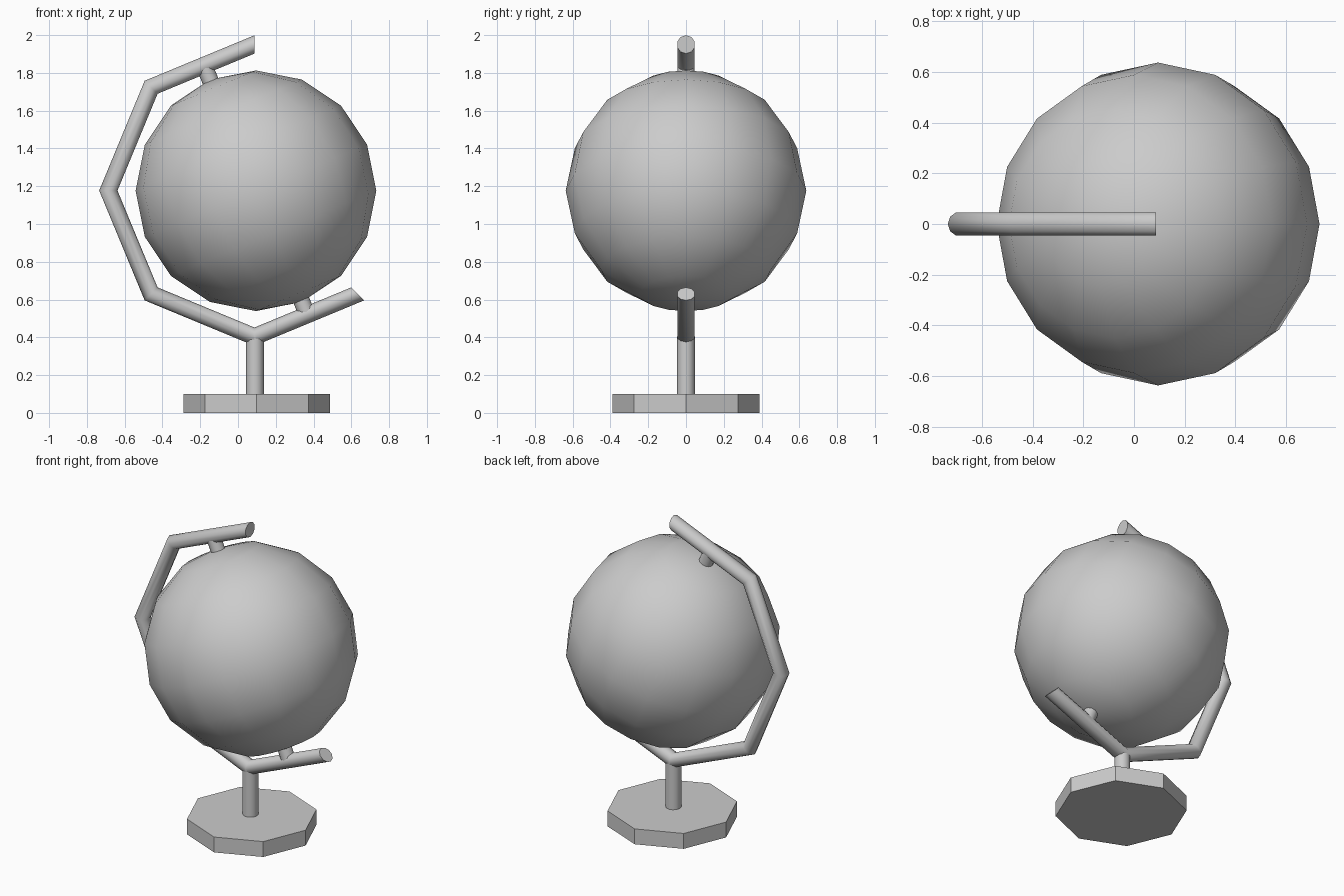
import bpy, bmesh, math
from mathutils import Vector, Matrix

if "Cube" in bpy.data.objects:
    bpy.data.objects.remove(bpy.data.objects["Cube"])

TILT = math.radians(22.5)
CENTRE = Vector((0.095, 0, 1.176))
AXIS = Vector((-math.sin(TILT), 0, math.cos(TILT)))


def smooth(obj, angle):
    bpy.ops.object.select_all(action='DESELECT')
    obj.select_set(True)
    bpy.context.view_layer.objects.active = obj
    bpy.ops.object.shade_smooth_by_angle(angle=math.radians(angle))


def rod(name, a, b, radius, sides, angle=50):
    a, b = Vector(a), Vector(b)
    bpy.ops.mesh.primitive_cylinder_add(vertices=sides, radius=radius,
                                        depth=(b - a).length, location=(a + b) / 2)
    obj = bpy.context.object
    obj.name = name
    obj.rotation_euler = (b - a).to_track_quat('Z', 'Y').to_euler()
    smooth(obj, angle)
    return obj


# Octagonal base and upright post
rod("base", (0.099, 0, 0), (0.099, 0, 0.1), 0.388, 8, 20)
rod("post", (0.09, 0, 0.09), (0.09, 0, 0.405), 0.047, 12)

# Globe, poles tilted towards the arm
bpy.ops.mesh.primitive_uv_sphere_add(segments=16, ring_count=8, radius=0.637,
                                     location=CENTRE, rotation=(0, -TILT, 0))
globe = bpy.context.object
globe.name = "globe"
smooth(globe, 60)

# Axle pegs between globe and arm
for name, s in (("top_peg", 1), ("bottom_peg", -1)):
    rod(name, CENTRE + AXIS * 0.59 * s, CENTRE + AXIS * 0.715 * s, 0.044, 12)

# Arm: five straight segments of an eight-sided ring, swept in the xz plane
RING, TUBE, SIDES = 0.7735, 0.0485, 10
arm_centre = Vector((0.087, 0, 1.177))
bm = bmesh.new()
rings = []
for i in range(6):
    a = math.radians(90 + 45 * i)
    out = Vector((math.cos(a), 0, math.sin(a)))
    ring = []
    for k in range(SIDES):
        t = math.tau * k / SIDES
        ring.append(bm.verts.new(arm_centre + out * (RING + TUBE * math.cos(t))
                                 + Vector((0, TUBE * math.sin(t), 0))))
    rings.append(ring)
for r, q in zip(rings, rings[1:]):
    for k in range(SIDES):
        n = (k + 1) % SIDES
        bm.faces.new((r[k], r[n], q[n], q[k]))
bm.faces.new(rings[0])
bm.faces.new(rings[-1])
bmesh.ops.recalc_face_normals(bm, faces=bm.faces)
mesh = bpy.data.meshes.new("arm")
bm.to_mesh(mesh)
bm.free()
arm = bpy.data.objects.new("arm", mesh)
bpy.context.collection.objects.link(arm)
smooth(arm, 50)
